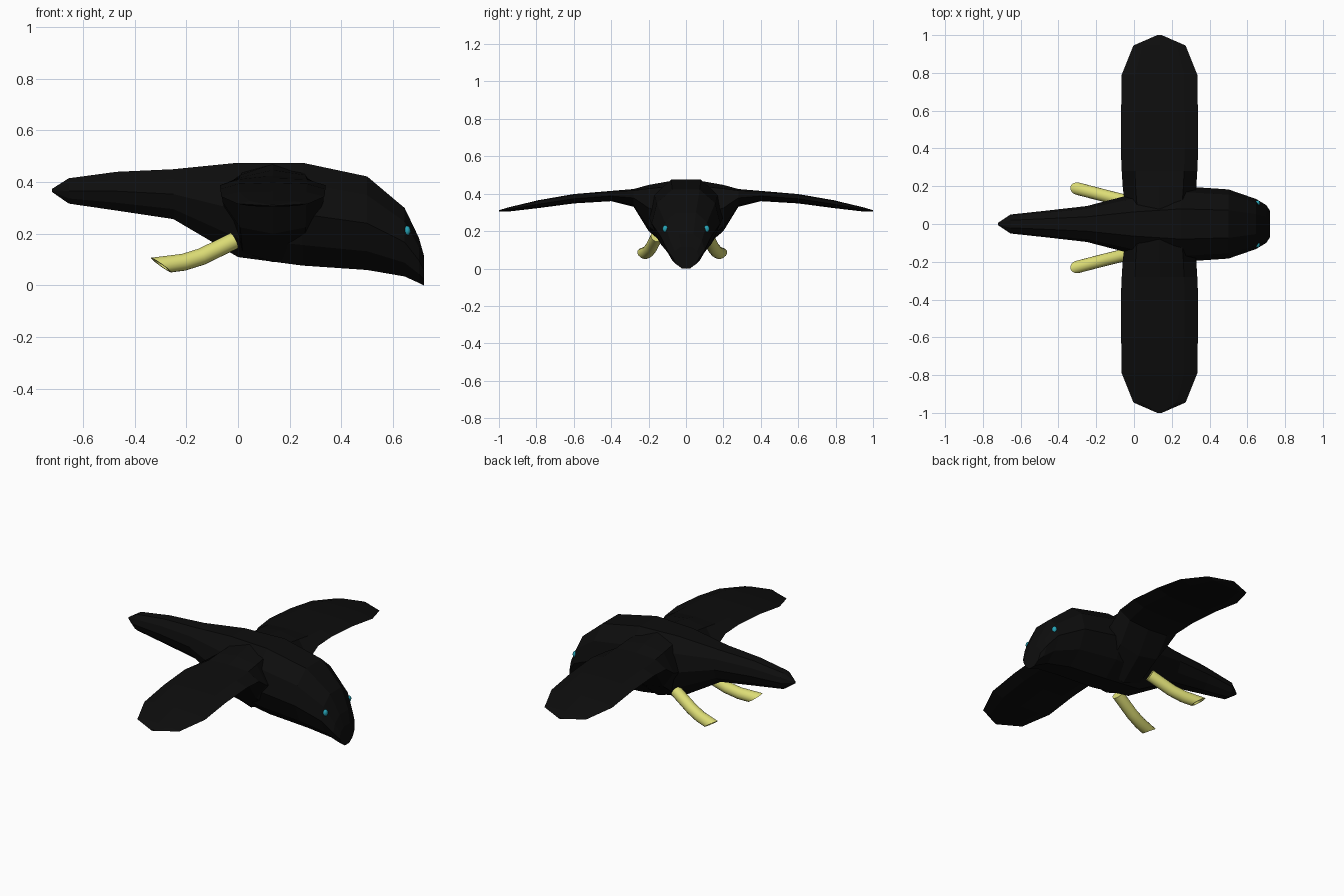
import bpy, bmesh, math
from mathutils import Vector

if "Cube" in bpy.data.objects:
    bpy.data.objects.remove(bpy.data.objects["Cube"])


def material(name, colour):
    mat = bpy.data.materials.new(name)
    mat.use_nodes = True
    mat.diffuse_color = colour
    mat.node_tree.nodes["Principled BSDF"].inputs["Base Color"].default_value = colour
    return mat


BLACK = material("feather black", (0.004, 0.004, 0.004, 1))
YELLOW = material("leg yellow", (0.72, 0.72, 0.18, 1))
TEAL = material("eye teal", (0.02, 0.36, 0.46, 1))


def loft(name, rings, mat):
    """Skin a list of equal rings and cap both ends."""
    bm = bmesh.new()
    loops = [[bm.verts.new(p) for p in ring] for ring in rings]
    n = len(loops[0])
    for a, b in zip(loops, loops[1:]):
        for i in range(n):
            j = (i + 1) % n
            bm.faces.new((a[i], a[j], b[j], b[i]))
    bm.faces.new(loops[0])
    bm.faces.new(loops[-1])
    bmesh.ops.recalc_face_normals(bm, faces=bm.faces)
    mesh = bpy.data.meshes.new(name)
    bm.to_mesh(mesh)
    bm.free()
    mesh.materials.append(mat)
    obj = bpy.data.objects.new(name, mesh)
    bpy.context.collection.objects.link(obj)
    return obj


def smooth(obj):
    bpy.ops.object.select_all(action="DESELECT")
    obj.select_set(True)
    bpy.context.view_layer.objects.active = obj
    bpy.ops.object.shade_smooth_by_angle(angle=math.radians(40))


# Body from tail tip to beak: x, half width, bottom, top
half = [(0.3, 0), (0.75, 0.2), (1, 0.5), (0.85, 0.8), (0.4, 1)]
outline = half + [(-y, z) for y, z in reversed(half)]
stations = [
    (-0.72, 0.006, 0.362, 0.374), (-0.655, 0.05, 0.317, 0.415),
    (-0.47, 0.07, 0.29, 0.44), (-0.25, 0.095, 0.257, 0.45),
    (0.0, 0.16, 0.11, 0.475), (0.25, 0.2, 0.077, 0.475),
    (0.5, 0.183, 0.06, 0.422), (0.645, 0.133, 0.035, 0.3),
    (0.7, 0.1, 0.01, 0.185), (0.72, 0.07, 0.0, 0.115),
]
loft("body", [[(x, w * fy, lo + (hi - lo) * fz) for fy, fz in outline]
              for x, w, lo, hi in stations], BLACK)

# Wings from shoulder to tip: y, half chord, bottom, top
chord = [(-1, 0.5), (-0.65, 0.1), (0, 0), (0.65, 0.1),
         (1, 0.5), (0.65, 0.92), (0, 1), (-0.65, 0.92)]
spans = [
    (0.07, 0.18, 0.09, 0.47), (0.2, 0.195, 0.2, 0.447),
    (0.28, 0.2, 0.33, 0.425), (0.4, 0.205, 0.36, 0.415),
    (0.6, 0.203, 0.348, 0.398), (0.79, 0.2, 0.323, 0.365),
    (0.945, 0.138, 0.305, 0.328), (1.0, 0.012, 0.305, 0.312),
]
for side, label in ((1, "left"), (-1, "right")):
    loft(label + "_wing", [[(0.135 + c * fx, side * y, lo + (hi - lo) * fz)
                            for fx, fz in chord] for y, c, lo, hi in spans], BLACK)

    # Trailing leg: bent tube with a slanted, slightly hollow end
    path = [Vector(p) for p in ((-0.015, 0.115, 0.173), (-0.14, 0.146, 0.112),
                                (-0.21, 0.164, 0.09), (-0.298, 0.187, 0.079))]
    rings = []
    for i, p in enumerate(path):
        t = (path[min(i + 1, 3)] - path[max(i - 1, 0)]).normalized()
        u = t.cross(Vector((0, 0, 1))).normalized()
        v = u.cross(t)
        slant = 1.1 if i == 3 else 0
        rings.append([p + 0.033 * (u * math.cos(a) + (v + t * slant) * math.sin(a))
                      for a in (k * math.tau / 16 for k in range(16))])
    inner = [path[-1].lerp(q, 0.75) for q in rings[-1]]
    rings += [inner, [q + Vector((0.03, -0.008, 0)) for q in inner]]
    rings = [[(q.x, side * (q.y + 0.02) - 0.02, q.z) for q in ring] for ring in rings]
    smooth(loft(label + "_leg", rings, YELLOW))

    # Eye
    bpy.ops.mesh.primitive_uv_sphere_add(segments=16, ring_count=10, radius=0.017,
                                         location=(0.655, side * 0.11, 0.212))
    eye = bpy.context.object
    eye.name = label + "_eye"
    eye.scale = (0.75, 0.9, 1.1)
    eye.data.materials.append(TEAL)
    smooth(eye)
